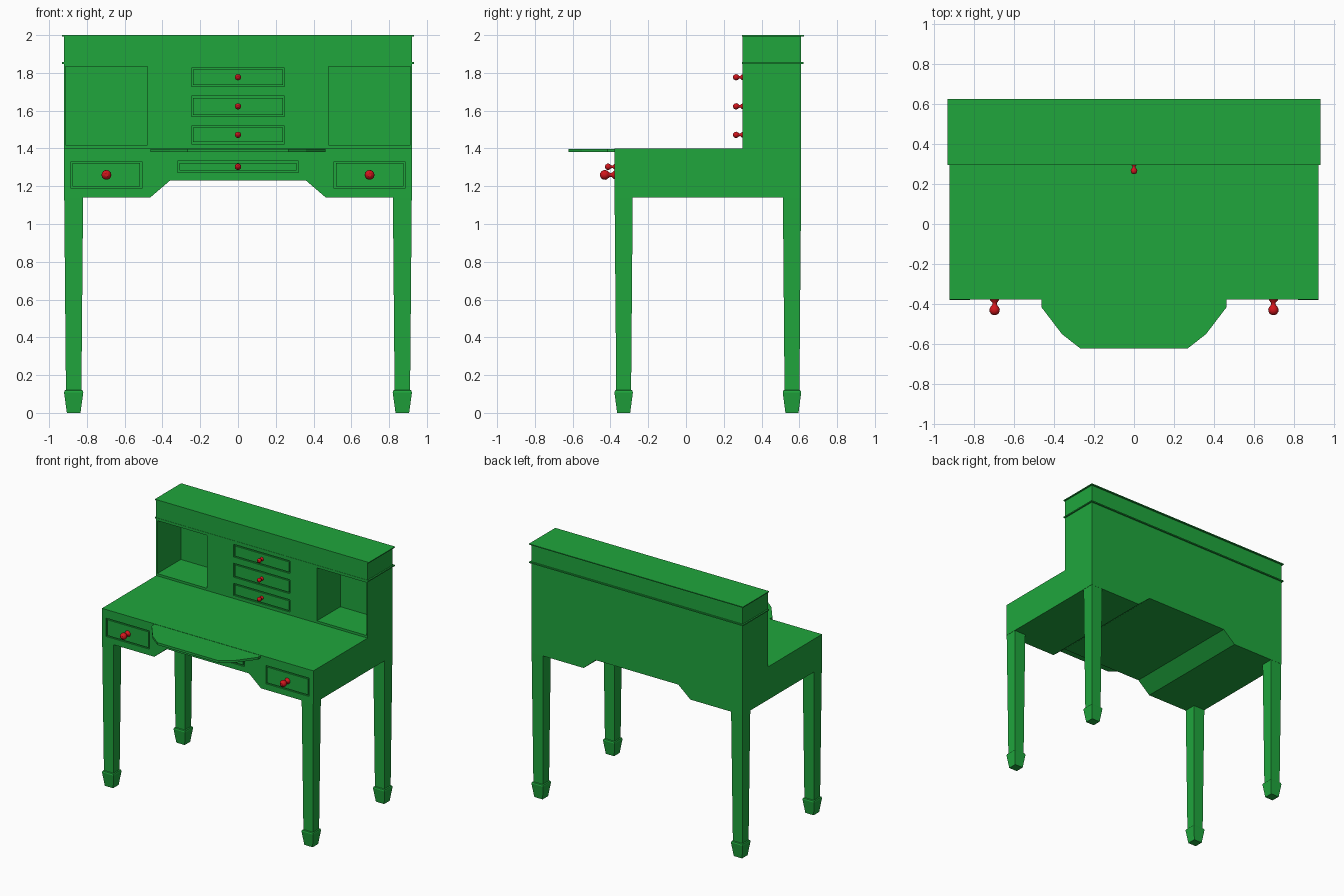
import bpy, bmesh, math
from mathutils import Vector, Matrix

if "Cube" in bpy.data.objects:
    bpy.data.objects.remove(bpy.data.objects["Cube"])


def material(name, color):
    m = bpy.data.materials.new(name)
    m.diffuse_color = color
    m.use_nodes = True
    m.node_tree.nodes["Principled BSDF"].inputs["Base Color"].default_value = m.diffuse_color
    return m


GREEN = material("green_paint", (0.014, 0.38, 0.046, 1))
RED = material("red_knob", (0.65, 0.008, 0.012, 1))


def make(name, bm, mat=GREEN):
    bmesh.ops.recalc_face_normals(bm, faces=bm.faces)
    me = bpy.data.meshes.new(name)
    bm.to_mesh(me)
    bm.free()
    me.materials.append(mat)
    ob = bpy.data.objects.new(name, me)
    bpy.context.collection.objects.link(ob)
    return ob


def add_box(bm, lo, hi):
    lo, hi = Vector(lo), Vector(hi)
    m = Matrix.Translation((lo + hi) / 2) @ Matrix.Diagonal((*(hi - lo), 1))
    bmesh.ops.create_cube(bm, size=1, matrix=m)


def box(name, lo, hi):
    bm = bmesh.new()
    add_box(bm, lo, hi)
    return make(name, bm)


def prism(name, points, offset):
    bm = bmesh.new()
    face = bm.faces.new([bm.verts.new(p) for p in points])
    ext = bmesh.ops.extrude_face_region(bm, geom=[face], use_keep_orig=True)
    verts = [v for v in ext["geom"] if isinstance(v, bmesh.types.BMVert)]
    bmesh.ops.translate(bm, verts=verts, vec=offset)
    return make(name, bm)


def carve(target, pockets):
    bm = bmesh.new()
    for lo, hi in pockets:
        add_box(bm, lo, hi)
    cutter = make("pocket_cutter", bm)
    cutter.hide_render = True
    mod = target.modifiers.new("pockets", "BOOLEAN")
    mod.operation, mod.solver, mod.object = "DIFFERENCE", "EXACT", cutter
    bpy.context.view_layer.objects.active = target
    bpy.ops.object.modifier_apply(modifier=mod.name)
    bpy.data.objects.remove(cutter)


def knob(name, x, y, z, s):
    # Lathed pull: flared base, waist, round end, pointing to -y
    profile = [(0.9, 0), (0.8, 0.2), (0.42, 0.6), (0.42, 0.9)]
    profile += [(math.sin(a), 2.0 - math.cos(a))
                for a in [math.radians(d) for d in (35, 60, 85, 110, 135, 160)]]
    n = 16
    bm = bmesh.new()
    rings = [[bm.verts.new((x + s * r * math.cos(2 * math.pi * i / n), y - s * h,
                            z + s * r * math.sin(2 * math.pi * i / n)))
              for i in range(n)] for r, h in profile]
    for a, b in zip(rings, rings[1:]):
        for i in range(n):
            j = (i + 1) % n
            bm.faces.new((a[i], a[j], b[j], b[i]))
    bm.faces.new(rings[0])
    bm.faces.new(rings[-1])
    for f in bm.faces:
        f.smooth = len(f.verts) == 4
    make(name, bm, RED)


W, FRONT, BACK, HUTCH = 0.922, -0.378, 0.61, 0.298
GROOVE, DEPTH = 0.010, 0.010

# Desk body with the raised kneehole running front to back
half = [(W, 1.40), (W, 1.14), (0.465, 1.14), (0.36, 1.23)]
outline = half + [(-x, z) for x, z in reversed(half)]
body = prism("desk_body", [(x, FRONT, z) for x, z in outline], (0, BACK - FRONT, 0))

# Projecting writing leaf
half = [(0.463, FRONT), (0.463, -0.415), (0.36, -0.55), (0.268, -0.622)]
outline = half + [(-x, y) for x, y in reversed(half)]
prism("writing_leaf", [(x, y, 1.38) for x, y in outline], (0, 0, 0.018))

# Upper cabinet and its thin mouldings
hutch = box("hutch", (-W, HUTCH, 1.40), (W, BACK, 1.995))
box("top_board", (-0.933, 0.296, 1.993), (0.933, 0.624, 2.0))
box("cornice_moulding", (-0.933, 0.296, 1.848), (0.933, 0.622, 1.857))

# Drawer fronts: (name, x0, x1, z0, z1, knob size)
desk_drawers = [("left_drawer", -0.885, -0.508, 1.188, 1.332, 0.026),
                ("middle_drawer", -0.32, 0.32, 1.272, 1.334, 0.017),
                ("right_drawer", 0.508, 0.885, 1.188, 1.332, 0.026)]
hutch_drawers = [("small_drawer_top", -0.247, 0.247, 1.727, 1.827, 0.0165),
                 ("small_drawer_centre", -0.247, 0.247, 1.568, 1.678, 0.0165),
                 ("small_drawer_bottom", -0.247, 0.247, 1.424, 1.520, 0.0165)]

# Open cubbyholes on both sides of the hutch
hutch_pockets = [((min(s * 0.48, s * 0.912), HUTCH - 0.1, 1.418),
                  (max(s * 0.48, s * 0.912), BACK - 0.02, 1.835)) for s in (-1, 1)]

for target, y, drawers, pockets in ((body, FRONT, desk_drawers, []),
                                    (hutch, HUTCH, hutch_drawers, hutch_pockets)):
    for name, x0, x1, z0, z1, size in drawers:
        pockets.append(((x0, y - 0.1, z0), (x1, y + DEPTH, z1)))
        box(name, (x0 + GROOVE, y, z0 + GROOVE), (x1 - GROOVE, y + DEPTH, z1 - GROOVE))
        knob(name + "_knob", (x0 + x1) / 2, y, (z0 + z1) / 2, size)
    carve(target, pockets)


# Tapered square legs with spade feet
LEG = [(0, 0.036), (0.108, 0.051), (0.118, 0.048), (0.122, 0.041), (1.14, 0.050)]
for row, cy in (("front", -0.330), ("back", 0.561)):
    for side, sx in (("left", -1), ("right", 1)):
        bm = bmesh.new()
        rings = [[bm.verts.new((sx * 0.870 + h * a, cy + h * 0.96 * b, z))
                  for a, b in ((-1, -1), (1, -1), (1, 1), (-1, 1))] for z, h in LEG]
        for lower, upper in zip(rings, rings[1:]):
            for i in range(4):
                j = (i + 1) % 4
                bm.faces.new((lower[i], lower[j], upper[j], upper[i]))
        bm.faces.new(rings[0])
        bm.faces.new(rings[-1])
        make(f"{row}_{side}_leg", bm)
